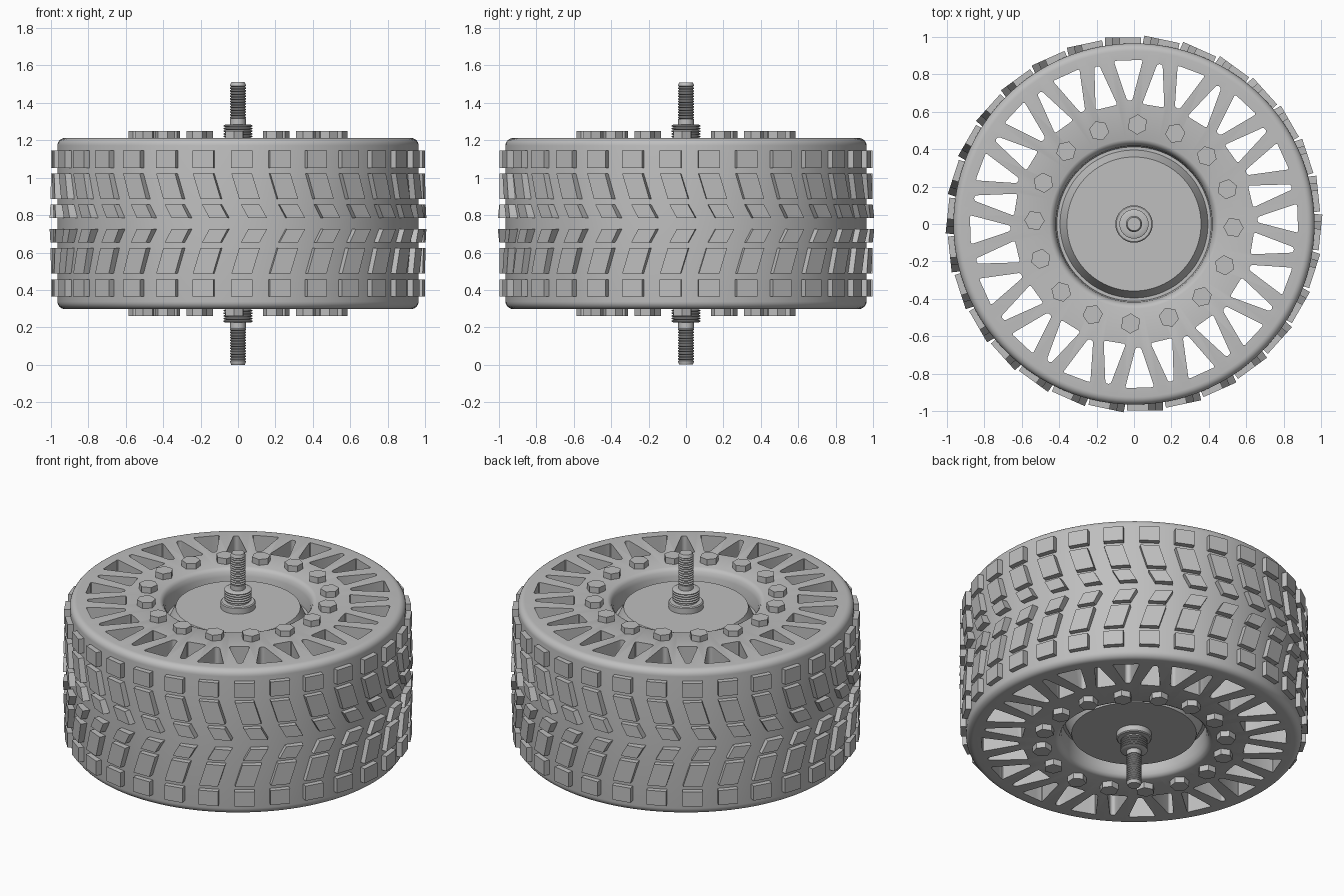
import bpy, bmesh, math
from mathutils import Matrix, Vector

cube = bpy.data.objects.get("Cube")
if cube:
    bpy.data.objects.remove(cube, do_unlink=True)

MID = 0.755          # height of the wheel's middle plane
HALF = 0.457         # half width of the wheel

grey = bpy.data.materials.new("plain grey")
grey.use_nodes = True
grey.diffuse_color = (0.52, 0.52, 0.52, 1)
grey.node_tree.nodes["Principled BSDF"].inputs["Base Color"].default_value = (0.52, 0.52, 0.52, 1)


def finish(bm, name, smooth=None):
    bmesh.ops.recalc_face_normals(bm, faces=bm.faces)
    mesh = bpy.data.meshes.new(name)
    bm.to_mesh(mesh)
    bm.free()
    mesh.materials.append(grey)
    obj = bpy.data.objects.new(name, mesh)
    bpy.context.collection.objects.link(obj)
    if smooth:
        shade(obj, smooth)
    return obj


def shade(obj, degrees):
    bpy.ops.object.select_all(action='DESELECT')
    obj.select_set(True)
    bpy.context.view_layer.objects.active = obj
    bpy.ops.object.shade_smooth_by_angle(angle=math.radians(degrees))


def lathe(name, profile, steps=96, smooth=35):
    """Revolve a (radius, height) profile about z; heights are above MID."""
    bm = bmesh.new()
    verts = [bm.verts.new((r, 0, MID + z)) for r, z in profile]
    edges = [bm.edges.new(pair) for pair in zip(verts, verts[1:])]
    bmesh.ops.spin(bm, geom=verts + edges, cent=(0, 0, 0), axis=(0, 0, 1),
                   angle=math.tau, steps=steps, use_merge=False)
    bmesh.ops.remove_doubles(bm, verts=bm.verts, dist=0.0002)
    return finish(bm, name, smooth)


def mirrored(profile):
    return profile + [(r, -z) for r, z in reversed(profile)]


def prism(bm, outline, z0, z1, matrix=Matrix()):
    low = [bm.verts.new(matrix @ Vector((x, y, z0))) for x, y in outline]
    high = [bm.verts.new(matrix @ Vector((x, y, z1))) for x, y in outline]
    bm.faces.new(low[::-1])
    bm.faces.new(high)
    n = len(outline)
    sides = []
    for i in range(n):
        j = (i + 1) % n
        bm.faces.new((low[i], low[j], high[j], high[i]))
        sides.append(bm.edges.get((low[i], high[i])))
    return sides


def turn(degrees):
    return Matrix.Rotation(math.radians(degrees), 4, 'Z')


# Wheel body: rounded shoulders, bore with a groove around a sloped hub disc
ROUND = 0.04
shoulder = [(0.965 - ROUND + ROUND * math.sin(a), HALF - ROUND + ROUND * math.cos(a))
            for a in (math.radians(90 * i / 6) for i in range(7))]
bore = [(0, 0.41), (0.358, 0.41), (0.395, 0.33), (0.412, 0.33), (0.418, 0.41),
        (0.427, 0.438), (0.438, 0.451), (0.452, HALF)]
wheel = lathe("wheel_body", mirrored(bore + shoulder), 128, None)

# Alternating triangular openings right through the wheel
bm = bmesh.new()
corners = []
for i in range(16):
    for offset, r_in, w_in, r_out, w_out in ((2, 0.66, 0.014, 0.875, 0.078),
                                             (13.25, 0.64, 0.06, 0.865, 0.014)):
        outline = [(r_in, -w_in), (r_out, -w_out), (r_out, w_out), (r_in, w_in)]
        corners += prism(bm, outline, -0.1, 1.6, turn(offset + 22.5 * i))
bmesh.ops.bevel(bm, geom=corners, offset=0.012, segments=3, profile=0.5, affect='EDGES')
cutter = finish(bm, "opening_cutter")
cutter.hide_render = True
cut = wheel.modifiers.new("openings", 'BOOLEAN')
cut.operation = 'DIFFERENCE'
cut.solver = 'EXACT'
cut.object = cutter
bpy.context.view_layer.objects.active = wheel
wheel.select_set(True)
bpy.ops.object.modifier_apply(modifier=cut.name)
bpy.data.objects.remove(cutter, do_unlink=True)
shade(wheel, 35)

# Tread blocks: three slanted rows, mirrored below the middle
ROWS = [  # bottom, top, shift at bottom, shift at top, half width
    (0.298, 0.39, 0.02, 0.02, 0.057),
    (0.13, 0.267, 0.062, 0.02, 0.055),
    (0.03, 0.102, 0.105, 0.065, 0.05)]
bm = bmesh.new()
for i in range(30):
    spin = turn(12 * i)
    for z0, z1, s0, s1, w in ROWS:
        for side in (1, -1):
            # swap axes so the prism is extruded outward from the tyre
            place = Matrix(((1, 0, 0, 0), (0, 0, -1, 0), (0, 1, 0, MID), (0, 0, 0, 1)))
            outline = [(s0 - w, side * z0), (s0 + w, side * z0),
                       (s1 + w, side * z1), (s1 - w, side * z1)]
            prism(bm, outline, 0.93, 0.996, spin @ place)
finish(bm, "tread_blocks")

# Ring of hexagonal bolts on both faces
bm = bmesh.new()
hexagon = [(0.054 * math.cos(a), 0.054 * math.sin(a))
           for a in (math.radians(60 * k) for k in range(6))]
for i in range(16):
    place = turn(-2 + 22.5 * i) @ Matrix.Translation((0.532, 0, MID))
    for side in (1, -1):
        prism(bm, hexagon, side * 0.44, side * 0.494, place)
finish(bm, "hub_bolts")


def thread(radius, depth, start, end, pitch):
    points, z = [], start
    while z + pitch <= end + 0.0001:
        points += [(radius - depth, z), (radius, z + pitch * 0.35), (radius, z + pitch * 0.65)]
        z += pitch
    return points + [(radius - depth, end)]


# Axle: base flange, threaded collar, plain neck and threaded stud on each end
axle = [(0.1, 0.39), (0.1, 0.445), (0.094, 0.45), (0.066, 0.45)]
axle += thread(0.078, 0.012, 0.458, 0.53, 0.0142)
axle += [(0.042, 0.53), (0.042, 0.56)]
axle += thread(0.043, 0.007, 0.56, 0.755, 0.0142)
axle += [(0, 0.755)]
for name, side in (("upper_axle", 1), ("lower_axle", -1)):
    lathe(name, [(r, side * z) for r, z in axle], 40, 30)
